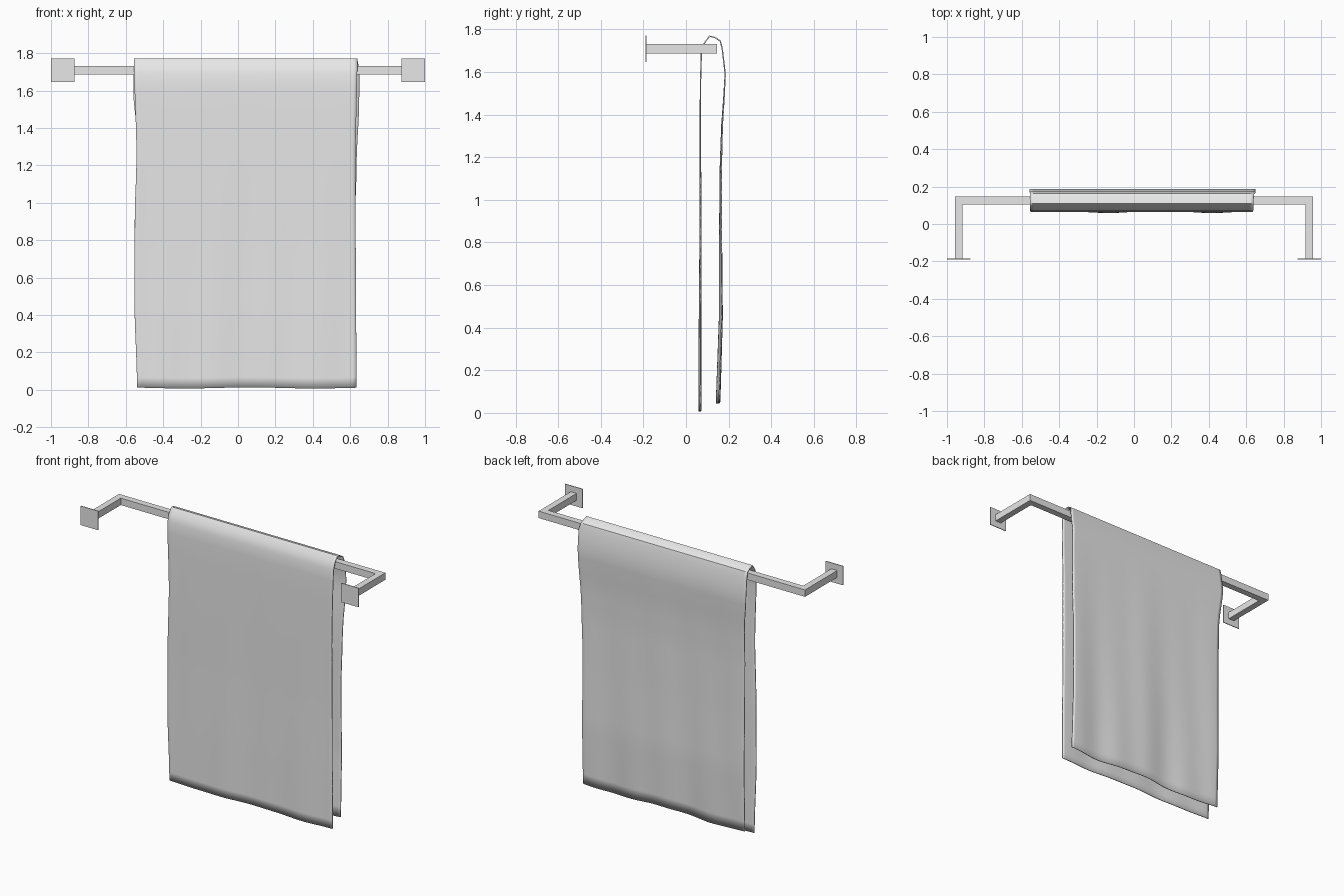
import bpy, bmesh, math
from mathutils import Vector

cube = bpy.data.objects.get("Cube")
if cube:
    bpy.data.objects.remove(cube, do_unlink=True)


def make_material(name, colour):
    mat = bpy.data.materials.new(name)
    mat.use_nodes = True
    mat.diffuse_color = colour
    mat.node_tree.nodes["Principled BSDF"].inputs["Base Color"].default_value = colour
    return mat


GREY = make_material("light grey", (0.8, 0.8, 0.8, 1))


def finish(name, bm):
    bmesh.ops.recalc_face_normals(bm, faces=bm.faces)
    mesh = bpy.data.meshes.new(name)
    bm.to_mesh(mesh)
    bm.free()
    mesh.materials.append(GREY)
    obj = bpy.data.objects.new(name, mesh)
    bpy.context.scene.collection.objects.link(obj)
    return obj


def lerp_table(table, t):
    """Read a value from (position, value) pairs with a smooth blend."""
    for (a, va), (b, vb) in zip(table, table[1:]):
        if t <= b:
            k = max(0, (t - a) / (b - a))
            return va + (vb - va) * k * k * (3 - 2 * k)
    return table[-1][1]


# Rail: a U-shaped plan extruded upward, with mitred corners
OUT, INN, WALL, BACK, THICK = 0.958, 0.916, -0.186, 0.146, 0.042
plan = [(-OUT, WALL), (-INN, WALL), (-INN, BACK - THICK), (INN, BACK - THICK),
        (INN, WALL), (OUT, WALL), (OUT, BACK), (-OUT, BACK)]
bm = bmesh.new()
face = bm.faces.new([bm.verts.new((x, y, 1.687)) for x, y in plan])
up = bmesh.ops.extrude_face_region(bm, geom=[face])
bmesh.ops.translate(bm, vec=(0, 0, 0.045),
                    verts=[g for g in up["geom"] if isinstance(g, bmesh.types.BMVert)])
finish("rail", bm)

# Square wall plates
for side, x in (("right", -0.937), ("left", 0.937)):
    bm = bmesh.new()
    bmesh.ops.create_cube(bm, size=1)
    bmesh.ops.scale(bm, vec=(0.126, 0.005, 0.124), verts=bm.verts)
    bmesh.ops.translate(bm, vec=(x, -0.187, 1.709), verts=bm.verts)
    finish(side + "_wall_plate", bm)

# Towel: a side profile (y, z) swept across x, with uneven edges and soft folds
profile = [(0.066, 0.01), (0.066, 0.4), (0.068, 0.8), (0.067, 1.2), (0.068, 1.55),
           (0.072, 1.69), (0.086, 1.735), (0.11, 1.768), (0.135, 1.762), (0.161, 1.745),
           (0.17, 1.71), (0.184, 1.59), (0.178, 1.48), (0.169, 1.35), (0.163, 1.15),
           (0.162, 0.8), (0.164, 0.45), (0.158, 0.25), (0.152, 0.05)]
fine = []
for (y0, z0), (y1, z1) in zip(profile, profile[1:]):
    steps = max(1, round(abs(z1 - z0) / 0.06))
    fine += [(y0 + (y1 - y0) * i / steps, z0 + (z1 - z0) * i / steps) for i in range(steps)]
fine.append(profile[-1])
top_row = max(range(len(fine)), key=lambda i: fine[i][1])

front_left = [(0, 0.633), (1.2, 0.628), (1.77, 0.638)]
front_right = [(0, -0.54), (0.5, -0.554), (0.9, -0.552), (1.25, -0.543), (1.77, -0.556)]
back_left = [(0, 0.63), (0.9, 0.626), (1.2, 0.634), (1.55, 0.648), (1.7, 0.651), (1.77, 0.638)]
back_right = [(0, -0.535), (1.35, -0.54), (1.6, -0.56), (1.77, -0.556)]

COLS = 60
bm = bmesh.new()
rows = []
for i, (y, z) in enumerate(fine):
    back = i > top_row
    a = lerp_table(back_right if back else front_right, z)
    b = lerp_table(back_left if back else front_left, z)
    drop = max(0, min(1, (1.6 - z) / 1.6))
    row = []
    for c in range(COLS + 1):
        x = a + (b - a) * c / COLS
        fold = math.sin(11 * x + 0.6 * z) + 0.6 * math.sin(23 * x + 1.5 - z)
        dy = fold * drop * (0.006 if back else 0.003)
        hem = (0.008 if back else 0.003) * math.sin(9 * x + 1) * drop ** 4
        row.append(bm.verts.new((x, y + dy, z + hem)))
    rows.append(row)
for r0, r1 in zip(rows, rows[1:]):
    for c in range(COLS):
        bm.faces.new((r0[c], r0[c + 1], r1[c + 1], r1[c]))
towel = finish("towel", bm)
thickness = towel.modifiers.new("thickness", "SOLIDIFY")
thickness.thickness = 0.006
thickness.offset = 0

bpy.ops.object.select_all(action="DESELECT")
towel.select_set(True)
bpy.context.view_layer.objects.active = towel
bpy.ops.object.shade_smooth_by_angle(angle=math.radians(40))
